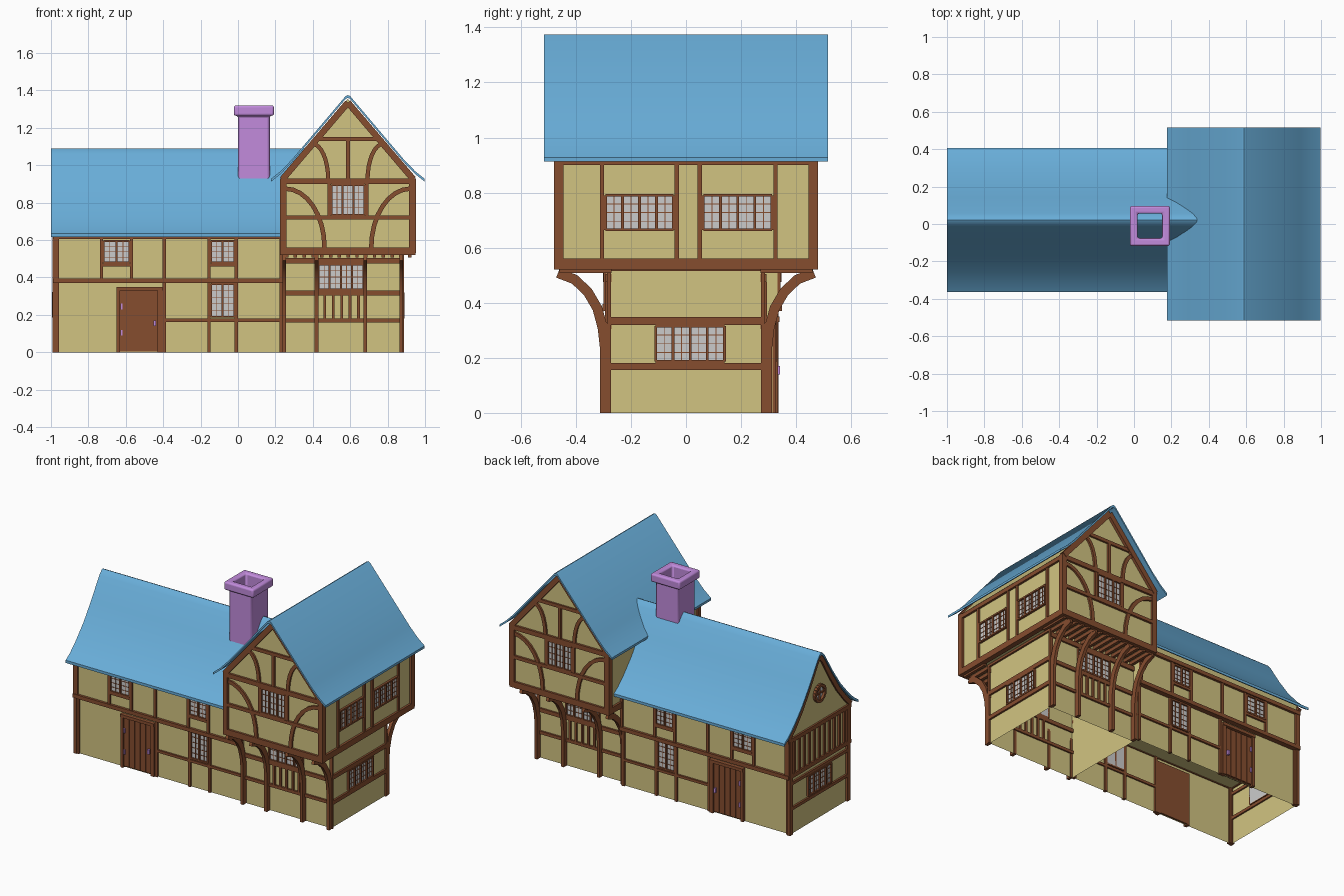
import bpy, bmesh, math
from mathutils import Vector

if "Cube" in bpy.data.objects:
    bpy.data.objects.remove(bpy.data.objects["Cube"])


def material(name, rgb):
    m = bpy.data.materials.new(name)
    m.diffuse_color = (*rgb, 1)
    m.use_nodes = True
    m.node_tree.nodes["Principled BSDF"].inputs["Base Color"].default_value = m.diffuse_color
    return m


PLASTER = material("plaster", (0.64, 0.55, 0.22))
WOOD = material("wood", (0.24, 0.075, 0.028))
SLATE = material("roof_blue", (0.14, 0.42, 0.69))
PURPLE = material("purple", (0.54, 0.26, 0.72))
parts = {}


def part(name):
    return parts.setdefault(name, bmesh.new())


def prism(name, face, poly, d0, d1):
    """Closed polygon in face coordinates, extruded from d0 to d1."""
    bm = part(name)
    a = [bm.verts.new(face(u, d0, v)) for u, v in poly]
    b = [bm.verts.new(face(u, d1, v)) for u, v in poly]
    bm.faces.new(a)
    bm.faces.new(b[::-1])
    for i in range(len(a)):
        j = (i + 1) % len(a)
        bm.faces.new((a[i], b[i], b[j], a[j]))


def bar(name, face, pts, w, d0=-0.01, d1=0.012):
    """Rectangular timber of width w following a straight or curved path."""
    p = [Vector(q) for q in pts]
    left, right = [], []
    for i, q in enumerate(p):
        t = (p[min(i + 1, len(p) - 1)] - p[max(i - 1, 0)]).normalized()
        n = Vector((-t.y, t.x)) * w / 2
        left.append(tuple(q + n))
        right.append(tuple(q - n))
    prism(name, face, left + right[::-1], d0, d1)


def rect(name, face, u0, u1, v0, v1, d0=-0.01, d1=0.012):
    prism(name, face, [(u0, v0), (u1, v0), (u1, v1), (u0, v1)], d0, d1)


def along_y(y, s):
    return lambda u, d, v: (u, y + s * d, v)


def along_x(x, s):
    return lambda u, d, v: (x + s * d, u, v)


def arc(u0, v0, u1, v1, n=8):
    """Quarter ellipse leaving (u0,v0) sideways and reaching (u1,v1) vertically."""
    return [(u0 + (u1 - u0) * math.sin(k / n * math.pi / 2),
             v1 + (v0 - v1) * math.cos(k / n * math.pi / 2)) for k in range(n + 1)]


def window(face, u0, u1, v0, v1, lights, rows=4):
    rect("window_glass", face, u0, u1, v0, v1, -0.01, 0.003)
    for v in (v0, v1):
        rect("window_bars", face, u0, u1, v - 0.005, v + 0.005, -0.01, 0.014)
    for i in range(lights + 1):
        u = u0 + (u1 - u0) * i / lights
        rect("window_bars", face, u - 0.005, u + 0.005, v0, v1, -0.01, 0.014)
    for i in range(lights):
        u = u0 + (u1 - u0) * (i + 0.5) / lights
        rect("window_bars", face, u - 0.0015, u + 0.0015, v0, v1, 0, 0.006)
    for i in range(1, rows):
        v = v0 + (v1 - v0) * i / rows
        rect("window_bars", face, u0, u1, v - 0.0015, v + 0.0015, 0, 0.006)


def mirrored(half, c, dz=0):
    return [(c - u, v + dz) for u, v in half[::-1]] + [(c + u, v + dz) for u, v in half if u > 0]


X0, Y0 = along_x(0, 1), along_y(0, 1)
WC, TC = 0.022, 0.5875          # wing ridge y, tower ridge x

# Roofs
wing_half = [(0, 1.09), (0.012, 1.085), (0.035, 1.06), (0.12, 0.925), (0.2, 0.812),
             (0.28, 0.722), (0.34, 0.665), (0.385, 0.635)]
tower_half = [(0, 1.375), (0.012, 1.37), (0.3, 1.03), (0.36, 0.968), (0.41, 0.928)]
prism("wing_roof", X0, mirrored(wing_half, WC) + mirrored(wing_half, WC, -0.018)[::-1], -1.0, 0.36)
prism("tower_roof", Y0, mirrored(tower_half, TC) + mirrored(tower_half, TC, -0.015)[::-1], -0.515, 0.515)

# Plaster walls
gable = [(u, v) for u, v in wing_half if u < 0.3] + [(0.31, 0.693)]
prism("wing_upper_walls", X0, [(WC - 0.31, 0.375)] + mirrored(gable, WC, -0.012) + [(WC + 0.31, 0.375)], -0.98, 0.24)
prism("tower_upper_walls", Y0, [(0.24, 0.53), (0.24, 0.94), (TC, 1.355), (0.935, 0.94), (0.935, 0.53)], -0.465, 0.465)


def open_shell(name, x0, x1, y0, y1, h):
    bm = part(name)
    c = [(x0, y0), (x1, y0), (x1, y1), (x0, y1)]
    for i in range(4):
        a, b = c[i], c[(i + 1) % 4]
        bm.faces.new([bm.verts.new(q) for q in ((*a, 0), (*b, 0), (*b, h), (*a, h))])


open_shell("wing_lower_walls", -0.98, 0.24, -0.275, 0.315, 0.38)
open_shell("tower_lower_walls", 0.24, 0.875, -0.28, 0.28, 0.535)

# Long wing sides, front and back alike
for s, ylow, yup in ((-1, -0.275, -0.288), (1, 0.315, 0.332)):
    lo, up, T = along_y(ylow, s), along_y(yup, s), "wing_timbers"
    for u in (-0.973, -0.395, -0.155, -0.01, 0.23):
        w = 0.016 if u == -0.973 else 0.009
        rect(T, lo, u - w, u + w, 0, 0.375)
        rect(T, up, u - w, u + w, 0.38, 0.61)
    for u in (-0.73, -0.57):
        rect(T, up, u - 0.008, u + 0.008, 0.38, 0.61)
    rect(T, up, -0.99, 0.24, 0.37, 0.395, -0.02, 0.016)
    rect(T, up, -0.99, 0.24, 0.605, 0.63, -0.02, 0.016)
    rect(T, lo, -0.395, 0.24, 0.163, 0.18)
    rect(T, up, -0.73, -0.57, 0.46, 0.475)
    rect(T, up, -0.155, -0.01, 0.46, 0.475)
    window(up, -0.72, -0.58, 0.48, 0.595, 2)
    window(up, -0.145, -0.02, 0.48, 0.595, 2)
    window(lo, -0.145, -0.02, 0.19, 0.365, 2, 5)
    # plank door with frame, hinges and handle
    rect("door_frames", lo, -0.65, -0.63, 0, 0.35, -0.01, 0.02)
    rect("door_frames", lo, -0.43, -0.405, 0, 0.35, -0.01, 0.02)
    rect("door_frames", lo, -0.65, -0.405, 0.33, 0.35, -0.01, 0.024)
    rect("door_planks", lo, -0.63, -0.43, 0.005, 0.33, -0.01, 0.004)
    for i in range(5):
        rect("door_planks", lo, -0.629 + i * 0.04, -0.593 + i * 0.04, 0.01, 0.325, 0, 0.012)
    for v in (0.09, 0.23):
        rect("door_hardware", lo, -0.628, -0.618, v, v + 0.03, 0, 0.02)
    rect("door_hardware", lo, -0.452, -0.438, 0.14, 0.17, 0, 0.026)

# Wing end gable with slats and round window
g = along_x(-0.98, -1)
y0, y1 = WC - 0.31, WC + 0.31
for v, h in ((0.16, 0.02), (0.325, 0.02), (0.37, 0.027), (0.605, 0.027)):
    rect("end_gable_timbers", g, y0, y1, v, v + h)
for u in (y0 + 0.012, y1 - 0.012):
    rect("end_gable_timbers", g, u - 0.016, u + 0.016, 0, 0.62)
for i in range(1, 12):
    u = y0 + (y1 - y0) * i / 12
    rect("end_gable_timbers", g, u - 0.008, u + 0.008, 0.39, 0.61)
for s in (-1, 1):
    bar("end_gable_timbers", g, [(WC + s * u * 0.95, v - 0.035) for u, v in wing_half[:-1]], 0.03)
window(g, WC - 0.12, WC + 0.12, 0.19, 0.318, 4)
ring = [(WC + 0.05 * math.cos(k * math.pi / 10), 0.82 + 0.05 * math.sin(k * math.pi / 10)) for k in range(20)]
prism("window_glass", g, ring, -0.01, 0.003)
for k in range(20):
    bar("round_window_frame", g, [ring[k], ring[(k + 1) % 20]], 0.018, -0.01, 0.018)
rect("round_window_frame", g, WC - 0.05, WC + 0.05, 0.815, 0.825)
rect("round_window_frame", g, WC - 0.005, WC + 0.005, 0.77, 0.87)

# Tower gable ends, front and back
for s in (-1, 1):
    f, lo, T = along_y(s * 0.465, s), along_y(s * 0.28, s), "tower_timbers"
    for v, h in ((0.52, 0.04), (0.71, 0.022), (0.90, 0.03)):
        rect(T, f, 0.225, 0.95, v, v + h, -0.02, 0.014)
    rect(T, f, 0.42, 0.755, 1.13, 1.152)
    rect(T, f, TC - 0.01, TC + 0.01, 0.92, 1.14)
    for k in (-1, 1):
        rect(T, f, TC + k * 0.347 - 0.016, TC + k * 0.347 + 0.016, 0.53, 0.93, -0.02, 0.014)
        rect(T, f, TC + k * 0.1 - 0.009, TC + k * 0.1 + 0.009, 0.72, 0.91)
        bar(T, f, [(TC, 1.335), (TC + k * 0.35, 0.925)], 0.034, -0.01, 0.018)
        bar(T, f, arc(TC + k * 0.335, 0.875, TC + k * 0.125, 0.56), 0.024)
        bar(T, f, arc(TC + k * 0.19, 1.115, TC + k * 0.105, 0.92)[::-1], 0.022)
    window(f, 0.5, 0.675, 0.735, 0.895, 3)
    # ground floor under the overhang
    for v, h in ((0.16, 0.02), (0.305, 0.025), (0.475, 0.03)):
        rect(T, lo, 0.24, 0.88, v, v + h)
    for i in range(5):
        rect(T, lo, 0.457 + i * 0.045, 0.471 + i * 0.045, 0.17, 0.31)
    window(lo, 0.43, 0.67, 0.335, 0.47, 4)
    # curved brackets and floor joists
    leg = [(0.295, 0), (0.295, 0.24), (0.303, 0.31), (0.322, 0.38), (0.357, 0.44), (0.405, 0.485), (0.465, 0.508)]
    for x in (0.247, 0.42, 0.68, 0.873):
        bar("jetty_brackets", along_x(x, 1), [(s * a, b) for a, b in leg], 0.036, -0.01, 0.01)
    for i in range(15):
        bar("floor_joists", along_x(0.26 + i * 0.047, 1), [(s * 0.27, 0.52), (s * 0.46, 0.52)], 0.024, -0.009, 0.009)

# Tower right side, and plainer left side above the wing
r, rl = along_x(0.935, 1), along_x(0.875, 1)
for f in (r, along_x(0.24, -1)):
    for v, h in ((0.52, 0.04), (0.90, 0.027)):
        rect("tower_timbers", f, -0.477, 0.477, v, v + h, -0.02, 0.014)
    for u in (-0.462, 0.462):
        rect("tower_timbers", f, u - 0.016, u + 0.016, 0.53, 0.92, -0.02, 0.014)
for u in (-0.305, -0.033, 0.05, 0.325):
    rect("tower_timbers", r, u - 0.008, u + 0.008, 0.55, 0.91)
window(r, -0.292, -0.045, 0.665, 0.79, 4)
window(r, 0.063, 0.312, 0.665, 0.79, 4)
for v, h in ((0.155, 0.026), (0.32, 0.028), (0.515, 0.018)):
    rect("tower_timbers", rl, -0.285, 0.285, v, v + h)
for u in (-0.28, 0.28):
    rect("tower_timbers", rl, u - 0.007, u + 0.007, 0, 0.53)
window(rl, -0.11, 0.14, 0.187, 0.315, 4)

# Hollow chimney with a wider cap
bm = part("chimney")
rings = []
for h, z in ((0.085, 0.9), (0.085, 1.265), (0.107, 1.265), (0.107, 1.32), (0.066, 1.32), (0.066, 0.95)):
    rings.append([bm.verts.new((0.085 + a * h, -0.01 + b * h, z)) for a, b in ((-1, -1), (1, -1), (1, 1), (-1, 1))])
for a, b in zip(rings, rings[1:]):
    for i in range(4):
        j = (i + 1) % 4
        bm.faces.new((a[i], a[j], b[j], b[i]))
bm.faces.new(rings[0][::-1])
bm.faces.new(rings[-1])

# Turn every collected part into an object
for name, bm in parts.items():
    if name.endswith("lower_walls"):
        bmesh.ops.remove_doubles(bm, verts=bm.verts, dist=1e-5)
    bmesh.ops.recalc_face_normals(bm, faces=bm.faces)
    me = bpy.data.meshes.new(name)
    bm.to_mesh(me)
    bm.free()
    ob = bpy.data.objects.new(name, me)
    bpy.context.collection.objects.link(ob)
    mat = (PLASTER if "walls" in name else SLATE if "roof" in name else
           PURPLE if name in ("chimney", "door_hardware") else WOOD)
    if name != "window_glass":
        me.materials.append(mat)
    if name == "chimney":
        bev = ob.modifiers.new("rounded_edges", "BEVEL")
        bev.width, bev.segments = 0.014, 3
    if "roof" in name or name in ("chimney", "jetty_brackets"):
        bpy.ops.object.select_all(action="DESELECT")
        ob.select_set(True)
        bpy.context.view_layer.objects.active = ob
        bpy.ops.object.shade_smooth_by_angle(angle=math.radians(35))
